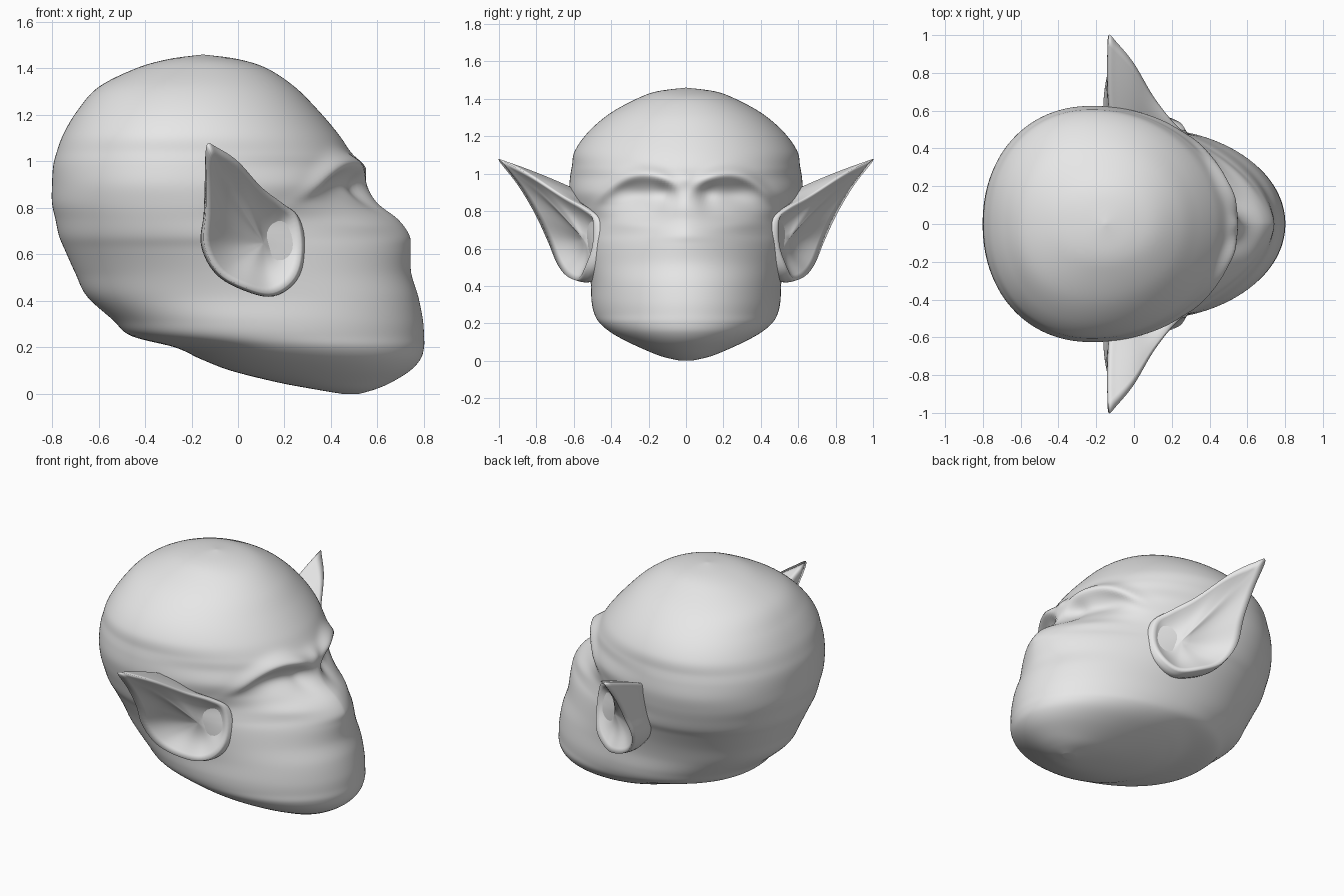
import bpy, bmesh, math
from mathutils import Vector

if "Cube" in bpy.data.objects:
    bpy.data.objects.remove(bpy.data.objects["Cube"])

skin = bpy.data.materials.new("plain grey")
skin.diffuse_color = (0.8, 0.8, 0.8, 1)
skin.use_nodes = True
skin.node_tree.nodes["Principled BSDF"].inputs["Base Color"].default_value = skin.diffuse_color


def catmull(a, b, c, d, t):
    return [0.5 * (2 * q + (r - p) * t + (2 * p - 5 * q + 4 * r - s) * t * t
                   + (3 * q - p - 3 * r + s) * t ** 3) for p, q, r, s in zip(a, b, c, d)]


def finish(bm, name):
    bmesh.ops.remove_doubles(bm, verts=bm.verts, dist=0.0005)
    bmesh.ops.recalc_face_normals(bm, faces=bm.faces)
    for f in bm.faces:
        f.smooth = True
    me = bpy.data.meshes.new(name)
    bm.to_mesh(me)
    bm.free()
    me.materials.append(skin)
    ob = bpy.data.objects.new(name, me)
    bpy.context.collection.objects.link(ob)
    return ob


def loft(bm, rings, cap_start=False, cap_end=False):
    vs = [[bm.verts.new(p) for p in r] for r in rings]
    n = len(vs[0])
    for a, b in zip(vs, vs[1:]):
        for i in range(n):
            j = (i + 1) % n
            bm.faces.new((a[i], a[j], b[j], b[i]))
    if cap_start:
        bm.faces.new(vs[0])
    if cap_end:
        bm.faces.new(vs[-1])


# Head levels: height, back x, front x, x of widest point, half width, front roundness
LEVELS = [
    (0.00, .45, .52, .48, .03, 2), (0.02, .33, .59, .45, .12, 2),
    (0.05, .17, .66, .40, .20, 2), (0.10, -.03, .74, .35, .31, 2),
    (0.15, -.16, .785, .28, .40, 2), (0.20, -.27, .80, .20, .46, 2),
    (0.25, -.46, .80, .12, .49, 2), (0.32, -.54, .795, .08, .505, 2),
    (0.42, -.65, .775, .04, .51, 2), (0.52, -.70, .745, -.02, .53, 1.9),
    (0.62, -.745, .742, -.10, .56, 1.75), (0.68, -.77, .738, -.14, .585, 1.6),
    (0.75, -.785, .69, -.18, .60, 1.6), (0.82, -.80, .605, -.20, .615, 1.8),
    (0.90, -.80, .555, -.22, .625, 2), (0.98, -.795, .535, -.22, .62, 1.9),
    (1.04, -.78, .485, -.22, .61, 2), (1.12, -.75, .43, -.22, .595, 2),
    (1.22, -.69, .345, -.21, .525, 2), (1.32, -.60, .245, -.19, .41, 2),
    (1.40, -.44, .125, -.16, .265, 2), (1.44, -.30, 0, -.15, .155, 2),
    (1.46, -.15, -.15, -.15, 0, 2)]

# Face modelling bumps: side, height, side spread, height spread, push
BUMPS = [(.25, .86, .15, .085, -.10),   # eye socket
         (.25, .83, .11, .055, .045),   # eyeball
         (.11, .88, .05, .07, -.03),    # beside the nose bridge
         (.28, .73, .14, .035, .015),   # cheek ridge
         (0, .97, .04, .04, .012)]      # frown


def face_push(y, z):
    y = abs(y)
    d = sum(p * math.exp(-((y - by) / sy) ** 2 - ((z - bz) / sz) ** 2)
            for by, bz, sy, sz, p in BUMPS)
    # arched brow ridge
    arch = 1.0 - 2.2 * (y - .22) ** 2
    d += .04 * math.exp(-((z - arch) / .04) ** 2) * math.exp(-((y - .25) / .2) ** 4)
    return d


def spow(v, e):
    return math.copysign(abs(v) ** e, v)


def head_ring(row, n=192):
    z, xb, xf, cx, hw, nf = row
    hw = max(hw, 0)
    ring = []
    for i in range(n):
        a = 2 * math.pi * i / n
        c, s = math.cos(a), math.sin(a)
        e = 2 / nf if c > 0 else 2 / 2.15
        x = cx + spow(c, e) * ((xf - cx) if c > 0 else (cx - xb))
        y = hw * spow(s, e)
        if c > 0:
            x += face_push(y, z) * min(1, c * 2.5)
        ring.append((x, y, z))
    return ring


rings = []
for k in range(len(LEVELS) - 1):
    p = LEVELS[max(k - 1, 0)], LEVELS[k], LEVELS[k + 1], LEVELS[min(k + 2, len(LEVELS) - 1)]
    rings += [head_ring(catmull(*p, t / 7)) for t in range(7)]
rings.append(head_ring(LEVELS[-1]))
for r in rings:
    r[:] = [(x, y, max(z, 0)) for x, y, z in r]
bm = bmesh.new()
loft(bm, rings, cap_start=True)
finish(bm, "head")

# Ear rim, running up the front edge, over the tip and round the lobe
RIM = [(.25, .50, .76), (.19, .56, .82), (.10, .68, .89), (0, .85, 1.0), (-.09, .96, 1.06),
       (-.135, 1.0, 1.07), (-.138, .90, .94), (-.138, .81, .79), (-.145, .74, .64),
       (-.08, .69, .52), (.04, .64, .455), (.15, .58, .435), (.24, .54, .50), (.27, .50, .62)]
n = len(RIM)
rim = [Vector(catmull(*(RIM[(k + j) % n] for j in (-1, 0, 1, 2)), t / 6))
       for k in range(n) for t in range(6)]
HOLLOW = Vector((.11, .55, .65))


def ear_root(p):
    dz = p.z - .65
    return Vector((.07 + (p.x - .07) * .9, .43, .65 + dz * (.45 if dz > 0 else .85)))


def ear(side):
    rings = []
    # outer shell, from inside the head to the rim
    for i in range(8, -1, -1):
        s = i / 8
        rings.append([p.lerp(ear_root(p), s)
                      + (p - HOLLOW).normalized() * .03 * math.sin(math.pi * s) for p in rim])
    # hollow inside, from the rim to the bottom
    for i in range(1, 9):
        s = i / 8 * .97
        rings.append([p.lerp(HOLLOW, s) - Vector((.01, .03, 0)) * math.sin(math.pi * s)
                      for p in rim])
    bm = bmesh.new()
    loft(bm, [[(p.x, p.y * side, p.z) for p in r] for r in rings], True, True)
    return bm


finish(ear(1), "left_ear")
finish(ear(-1), "right_ear")
